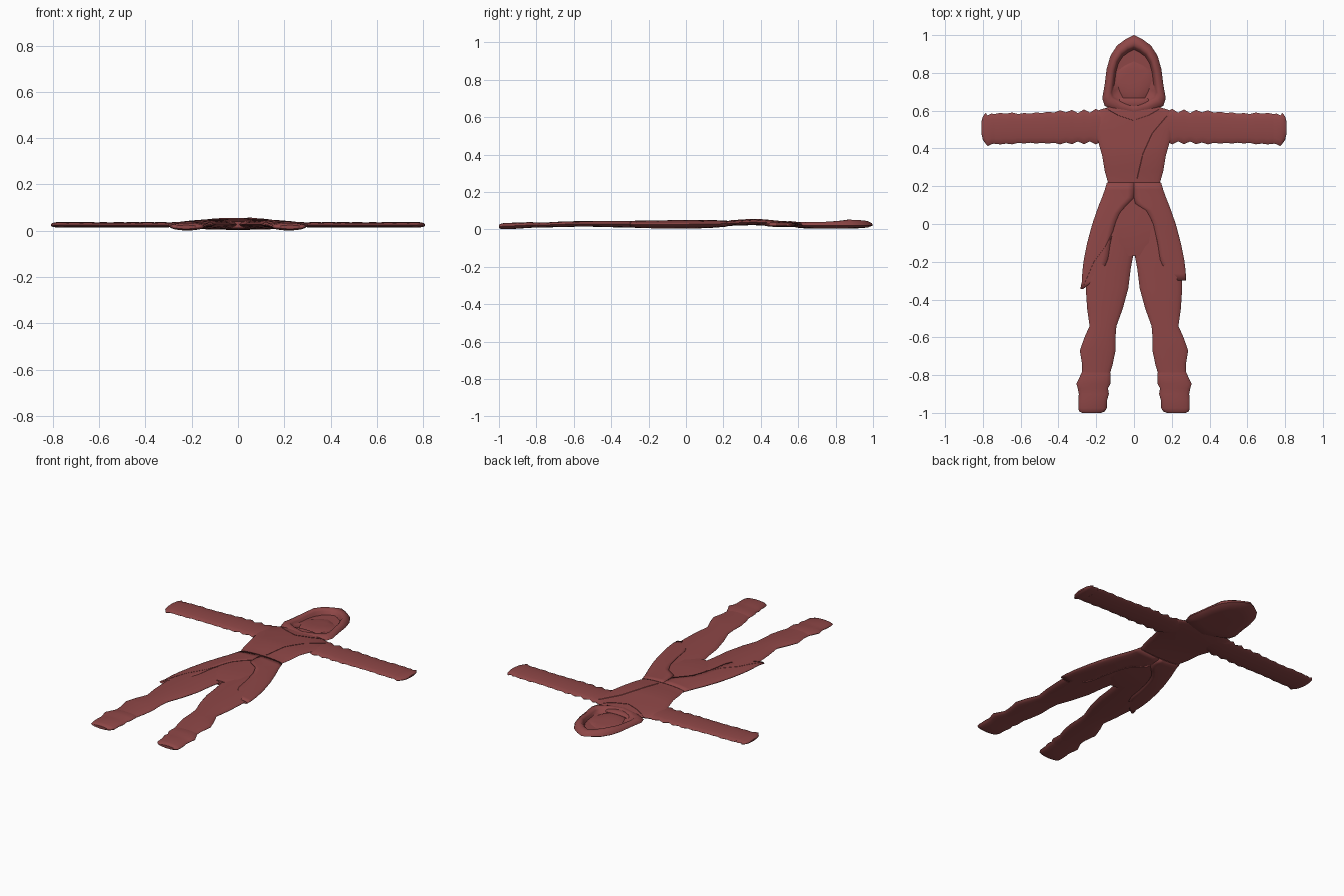
import bpy, math, random

random.seed(4)
if "Cube" in bpy.data.objects:
    bpy.data.objects.remove(bpy.data.objects["Cube"])

cloth = bpy.data.materials.new("dark red cloth")
cloth.use_nodes = True
RED = (0.27, 0.062, 0.062, 1)
cloth.diffuse_color = RED
bsdf = cloth.node_tree.nodes["Principled BSDF"]
bsdf.inputs["Base Color"].default_value = RED
bsdf.inputs["Roughness"].default_value = 0.8


def make(name, verts, faces, angle=40):
    mesh = bpy.data.meshes.new(name)
    mesh.from_pydata(verts, [], faces)
    mesh.materials.append(cloth)
    ob = bpy.data.objects.new(name, mesh)
    bpy.context.collection.objects.link(ob)
    bpy.ops.object.select_all(action="DESELECT")
    ob.select_set(True)
    bpy.context.view_layer.objects.active = ob
    bpy.ops.object.mode_set(mode="EDIT")
    bpy.ops.mesh.select_all(action="SELECT")
    bpy.ops.mesh.normals_make_consistent(inside=False)
    bpy.ops.object.mode_set(mode="OBJECT")
    bpy.ops.object.shade_smooth_by_angle(angle=math.radians(angle))
    return ob


def bridge(rings, n, closed=True):
    """Quads joining successive rings of n points."""
    return [(r * n + i, r * n + (i + 1) % n, (r + 1) * n + (i + 1) % n, (r + 1) * n + i)
            for r in range(rings - 1) for i in range(n if closed else n - 1)]


def loft(name, rings, along="y", side=1, n=16):
    """Rings are (position, low edge, high edge, bottom z, top z)."""
    verts = []
    for p, a, b, lo, hi in rings:
        for k in range(n):
            t = math.tau * k / n
            c = (a + b) / 2 + (b - a) / 2 * math.cos(t)
            z = (lo + hi) / 2 + (hi - lo) / 2 * math.sin(t)
            verts.append((side * c, p, z) if along == "y" else (side * p, c, z))
    faces = bridge(len(rings), n)
    faces += [tuple(range(n)), tuple(range(len(verts) - n, len(verts)))]
    return make(name, verts, faces)


def sample(rings, y):
    """Ring values interpolated at y, for rings listed from high y to low."""
    for p, q in zip(rings, rings[1:]):
        if p[0] >= y >= q[0]:
            f = (p[0] - y) / (p[0] - q[0])
            return [u + (v - u) * f for u, v in zip(p, q)]
    return rings[-1] if y < rings[-1][0] else rings[0]


def sym(y, w, lo, hi):
    return (y, -w, w, lo, hi)


# Torso and pelvis
torso = [sym(.63, .10, .016, .036), sym(.60, .195, .013, .040), sym(.50, .205, .016, .046),
         sym(.42, .185, .020, .053), sym(.36, .168, .023, .056), sym(.28, .155, .021, .050),
         sym(.21, .135, .018, .045), sym(.10, .175, .009, .046), sym(0, .205, .005, .048),
         sym(-.10, .20, .006, .047), sym(-.17, .10, .012, .040)]
loft("torso", torso, n=24)

# Legs and boots, both sides
leg = [(.08, .0, .17, .012, .043), (-.05, .0, .22, .007, .046), (-.17, .005, .24, .007, .047),
       (-.24, .018, .252, .008, .047), (-.34, .03, .255, .010, .046), (-.45, .06, .248, .013, .046),
       (-.54, .093, .235, .015, .044), (-.60, .098, .262, .014, .044), (-.67, .098, .287, .012, .042),
       (-.74, .112, .275, .011, .038), (-.80, .13, .275, .009, .036)]
boot = [(-.77, .135, .272, .012, .033), (-.79, .125, .278, .010, .037), (-.845, .125, .305, .008, .040),
        (-.87, .138, .298, .006, .036), (-.90, .133, .292, .004, .037), (-.93, .142, .295, .002, .036),
        (-.975, .144, .295, .001, .034), (-.992, .155, .291, .003, .030), (-1.0, .175, .275, .008, .024)]
for side, label in ((1, "left"), (-1, "right")):
    loft(label + "_leg", leg, side=side, n=18)
    loft(label + "_boot", boot, side=side, n=18)

# Long coat skirt wrapping each side, open in an arch at the front
skirt = [sym(.22, .142, .016, .047), sym(.16, .160, .011, .048), sym(.10, .185, .007, .050),
         sym(.0, .220, .003, .052), sym(-.10, .247, .003, .051), sym(-.20, .267, .004, .050),
         sym(-.26, .273, .006, .049), sym(-.30, .273, .008, .047), sym(-.345, .284, .010, .042)]
edge = [(.22, 0), (.11, .0), (.10, .04), (.06, .075), (0, .102), (-.1, .125),
        (-.2, .14), (-.27, .18), (-.30, .215), (-.345, .27)]
for side, label, hem in ((1, "left", -.30), (-1, "right", -.345)):
    verts, rows, n = [], 15, 15
    for r in range(rows):
        y = .22 + (hem - .22) * r / (rows - 1)
        _, a, w, lo, hi = sample(skirt, y)
        t0 = math.acos(min(1, sample(edge, y)[1] / w))
        for k in range(n):
            t = t0 - 2 * t0 * k / (n - 1)
            verts.append((side * w * math.cos(t), y, (lo + hi) / 2 + (hi - lo) / 2 * math.sin(t)))
    coat = make(label + "_coat_skirt", verts, bridge(rows, n, closed=False))
    thick = coat.modifiers.new("cloth thickness", "SOLIDIFY")
    thick.thickness, thick.offset = .002, 0

# Sleeves with crumpled upper halves, ending in gloved hands
sleeve = [(.12, .45, .60, .018, .040)]
for k in range(19):
    x = .17 + .57 * k / 18
    fold = (.016 if k % 2 else -.008) * max(.2, 1 - k / 14) + random.uniform(-.003, .003)
    sleeve.append((x, .434 - x * .012 - fold * .8, .604 - x * .03 + fold,
                   .014 - fold * .1, .037 + fold * .12))
hand = [(.72, .430, .575, .016, .036), (.755, .422, .585, .013, .038), (.775, .412, .575, .013, .038),
        (.785, .425, .588, .014, .037), (.80, .445, .570, .016, .034), (.807, .475, .545, .020, .030)]
for side, label in ((1, "left"), (-1, "right")):
    loft(label + "_sleeve", sleeve, "x", side, 14)
    loft(label + "_hand", hand, "x", side, 14)

# Hood: nested outlines from the back, over the rim and into the recess
half = [(0, 1.0), (.045, .978), (.09, .945), (.125, .89), (.145, .82), (.155, .74),
        (.168, .665), (.155, .625), (.085, .59), (0, .565)]
outline = half + [(-x, y) for x, y in half[-2:0:-1]]
levels = [(.25, 0, .004), (.6, 0, .005), (.88, 0, .010), (1, 0, .022), (.96, .003, .034),
          (.86, .004, .041), (.76, .005, .041), (.71, .005, .031), (.66, .005, .019), (.25, 0, .017)]
verts, n = [], len(outline)
for s, shift, z in levels:
    for x, y in outline:
        crest = .013 * max(0, 1 - abs(y - .91) / .13) if z > .03 and s < .9 else 0
        verts.append((x * s, .76 + (y - .76) * s + shift, z + crest))
faces = bridge(len(levels), n) + [tuple(range(n)), tuple(range(len(verts) - n, len(verts)))]
make("hood", verts, faces, 55)

# Face mask inside the hood and folded scarf below it
face = [sym(.86, .008, .012, .018), sym(.84, .05, .012, .022), sym(.81, .09, .012, .025),
        sym(.75, .092, .012, .028), sym(.70, .075, .012, .032), sym(.67, .06, .012, .028),
        sym(.64, .04, .012, .022)]
loft("face_mask", face, n=10)
loft("scarf_fold", [sym(.668, .07, .016, .028), sym(.652, .085, .014, .038),
                    sym(.63, .07, .014, .038), sym(.61, .04, .016, .032)], n=12)


def trim(name, path, rings, width=.006):
    """Raised seam following a body surface between path points."""
    pts = []
    for (x0, y0), (x1, y1) in zip(path, path[1:]):
        pts += [(x0 + (x1 - x0) * k / 6, y0 + (y1 - y0) * k / 6) for k in range(6)]
    pts.append(path[-1])
    verts = []
    for x, y in pts:
        _, a, w, lo, hi = sample(rings, y)
        for dx, up in ((-width, -.001), (-width * .4, .002), (width, .002), (width, -.001)):
            u = max(-1, min(1, (x + dx) / w))
            verts.append((x + dx, y, (lo + hi) / 2 + (hi - lo) / 2 * math.sqrt(1 - u * u) + up))
    make(name, verts, bridge(len(pts), 4) + [(0, 1, 2, 3), tuple(range(len(verts) - 4, len(verts)))])


# Coat overlap, collar edges, waist seam and side split
trim("chest_overlap", [(.18, .575), (.10, .48), (.05, .37), (.02, .24)], torso)
trim("left_collar", [(.15, .615), (.08, .575), (0, .548)], torso)
trim("right_collar", [(-.15, .615), (-.08, .575), (0, .548)], torso)
trim("coat_split", [(-.11, -.04), (-.15, -.12), (-.21, -.20), (-.262, -.32)], skirt, .004)
loft("waist_seam", [sym(.222, .138, .017, .045), sym(.212, .146, .015, .0475),
                    sym(.20, .146, .014, .0475), sym(.19, .140, .016, .045)], n=24)
